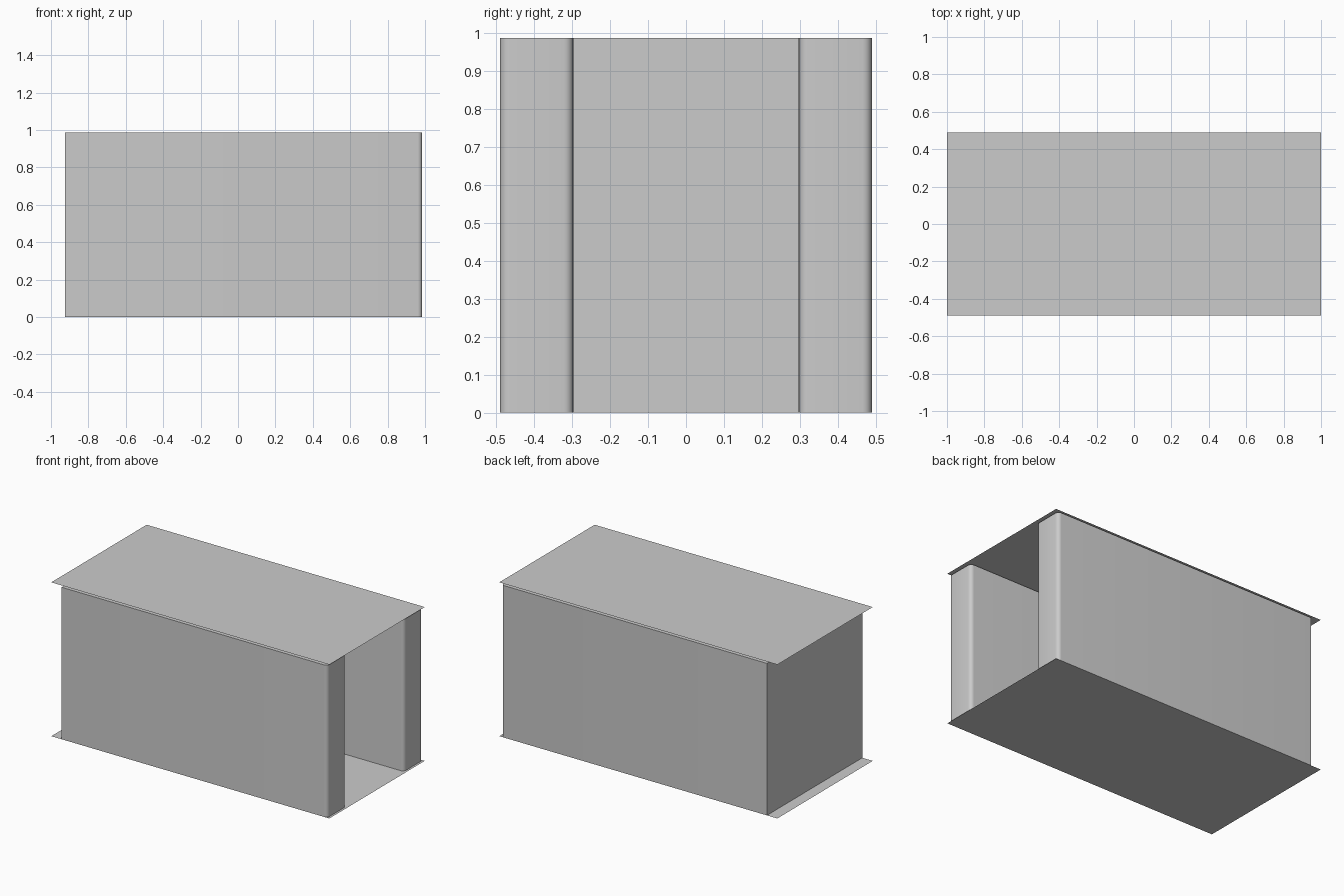
import bpy, math

if "Cube" in bpy.data.objects:
    bpy.data.objects.remove(bpy.data.objects["Cube"])


def make_object(name, verts, faces):
    mesh = bpy.data.meshes.new(name)
    mesh.from_pydata(verts, [], faces)
    mesh.update()
    obj = bpy.data.objects.new(name, mesh)
    bpy.context.collection.objects.link(obj)
    return obj


def sheet(name, z, flip=False):
    v = [(-1, -0.49, z), (1, -0.49, z), (1, 0.49, z), (-1, 0.49, z)]
    return make_object(name, v, [(3, 2, 1, 0) if flip else (0, 1, 2, 3)])


def arc(cx, cy, r, a0, a1, n=5):
    angles = [math.radians(a0 + (a1 - a0) * i / n) for i in range(n + 1)]
    return [(cx + r * math.cos(a), cy + r * math.sin(a)) for a in angles]


# Thin floor and roof sheets
sheet("floor_panel", 0.0, flip=True)
sheet("roof_panel", 1.0)

# U-shaped thick wall in plan: square at the back, rounded at the open front
BACK, FRONT, OUTER, INNER = -0.925, 0.985, 0.49, 0.297
INNER_BACK = BACK + OUTER - INNER
R = 0.025
half = [(BACK, -OUTER)]
half += arc(FRONT - R, -OUTER + R, R, -90, 0)
half += arc(FRONT - R, -INNER - R, R, 0, 90)
half += [(INNER_BACK, -INNER)]
profile = half + [(x, -y) for x, y in reversed(half)]

n = len(profile)
TOP = 0.988
verts = [(x, y, 0) for x, y in profile] + [(x, y, TOP) for x, y in profile]
faces = [(i, (i + 1) % n, n + (i + 1) % n, n + i) for i in range(n)]
faces += [tuple(range(n, 2 * n)), tuple(reversed(range(n)))]
walls = make_object("surround_walls", verts, faces)

# Smooth the rounded front edges only
bpy.context.view_layer.objects.active = walls
walls.select_set(True)
bpy.ops.object.shade_smooth_by_angle(angle=math.radians(35))
